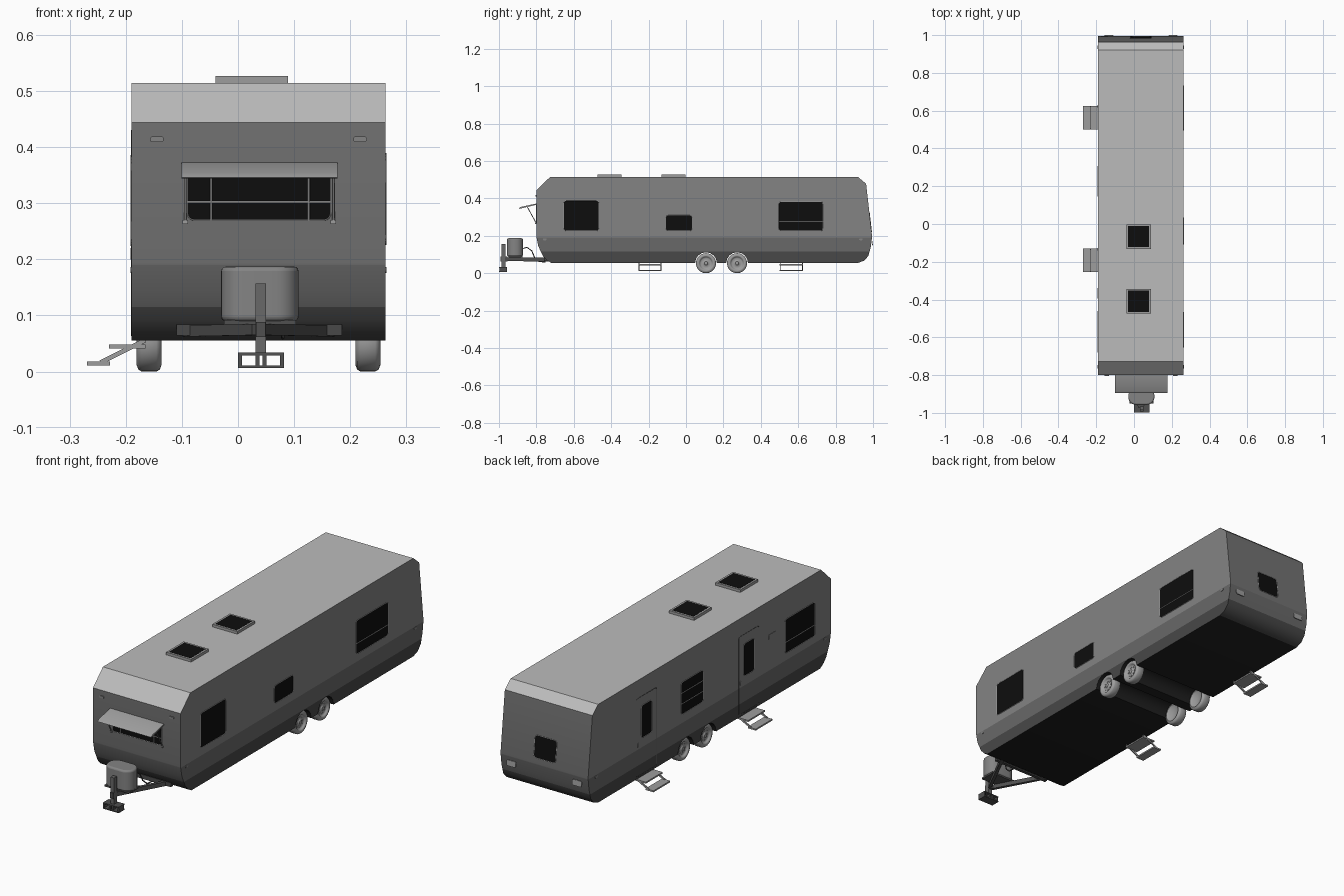
import bpy, bmesh
from math import sin, cos, pi, radians
from mathutils import Vector as V

if "Cube" in bpy.data.objects:
    bpy.data.objects.remove(bpy.data.objects["Cube"])

CX, XL, XR = 0.0365, -0.19, 0.263      # body centre and side planes


def material(name, g):
    m = bpy.data.materials.new(name)
    m.diffuse_color = (g, g, g, 1)
    m.use_nodes = True
    m.node_tree.nodes["Principled BSDF"].inputs["Base Color"].default_value = m.diffuse_color
    return m


DARK = material("dark_glass", 0.004)
METAL = material("dark_metal", 0.08)
FLOOR = material("underside", 0.014)
TRIM = material("trim_grey", 0.34)
ROOF, SIDE, ENDS = material("roof_grey", 0.5), material("side_grey", 0.23), material("end_grey", 0.17)
SKIRT, SILL = material("skirt_grey", 0.14), material("sill_grey", 0.065)


def finish(name, bm, mat=None, angle=32):
    bmesh.ops.recalc_face_normals(bm, faces=bm.faces[:])
    me = bpy.data.meshes.new(name)
    bm.to_mesh(me)
    bm.free()
    ob = bpy.data.objects.new(name, me)
    bpy.context.collection.objects.link(ob)
    me.materials.append(mat or TRIM)
    if angle:
        bpy.ops.object.select_all(action='DESELECT')
        bpy.context.view_layer.objects.active = ob
        ob.select_set(True)
        bpy.ops.object.shade_smooth_by_angle(angle=radians(angle))
    return ob


def prism(name, pts, offset, mat=None, cuts=()):
    bm = bmesh.new()
    f = bm.faces.new([bm.verts.new(p) for p in pts])
    r = bmesh.ops.extrude_face_region(bm, geom=[f])
    bmesh.ops.translate(bm, vec=offset, verts=[v for v in r['geom'] if isinstance(v, bmesh.types.BMVert)])
    if f not in bm.faces[:]:
        bm.faces.new([v for v in bm.verts][:len(pts)])
    for z in cuts:
        bmesh.ops.bisect_plane(bm, geom=bm.verts[:] + bm.edges[:] + bm.faces[:], plane_co=(0, 0, z), plane_no=(0, 0, 1))
    return finish(name, bm, mat)


def profile(name, yz, x0, x1, mat=None, cuts=()):
    return prism(name, [V((x0, y, z)) for y, z in yz], V((x1 - x0, 0, 0)), mat, cuts)


def beam(name, a, b, w, h, mat=None):
    a, b = V(a), V(b)
    bm = bmesh.new()
    bmesh.ops.create_cube(bm, size=1)
    bmesh.ops.scale(bm, vec=(w, (b - a).length, h), verts=bm.verts)
    ob = finish(name, bm, mat, 0)
    ob.location = (a + b) / 2
    ob.rotation_euler = (b - a).to_track_quat('Y', 'Z').to_euler()
    return ob


def box(name, x, y, z, mat=None):
    cx, cz = sum(x) / 2, sum(z) / 2
    return beam(name, (cx, y[0], cz), (cx, y[1], cz), x[1] - x[0], z[1] - z[0], mat)


def tube(name, pts, r, cyclic=False, mat=None):
    cu = bpy.data.curves.new(name, 'CURVE')
    cu.dimensions, cu.bevel_depth, cu.bevel_resolution = '3D', r, 1
    sp = cu.splines.new('POLY')
    sp.points.add(len(pts) - 1)
    for p, q in zip(sp.points, pts):
        p.co = (*q, 1)
    sp.use_cyclic_u = cyclic
    ob = bpy.data.objects.new(name, cu)
    bpy.context.collection.objects.link(ob)
    cu.materials.append(mat or TRIM)


def rounded(w, h, r, n=4):
    return [(sx * (w / 2 - r) + r * cos(a0 + i * pi / 2 / n), sz * (h / 2 - r) + r * sin(a0 + i * pi / 2 / n))
            for sx, sz, a0 in ((1, 1, 0), (-1, 1, pi / 2), (-1, -1, pi), (1, -1, 1.5 * pi)) for i in range(n + 1)]


# each wall: point on plane, horizontal axis, vertical axis
WALLS = {'right': (V((XR, 0, 0)), V((0, 1, 0)), V((0, 0, 1))),
         'left': (V((XL, 0, 0)), V((0, -1, 0)), V((0, 0, 1))),
         'front': (V((0, -0.80, 0)), V((1, 0, 0)), V((0, 0, 1))),
         'back': (V((0, 1.017, 0)), V((-1, 0, 0)), V((0, -0.113, 1)))}


def panel(name, wall, c, w, h, r=0.012, out=0.001, mat=None):
    """Rounded plate on a wall; c = (coordinate along wall, z)."""
    o, u, v = WALLS[wall]
    n = u.cross(v).normalized()
    base = o + u * c[0] * (u.x + u.y) + v * c[1]
    pts = [base + u * a + v * b for a, b in rounded(w, h, r)]
    prism(name, [p - n * 0.004 for p in pts], n * (0.004 + out), mat)
    return [p + n * out for p in pts], base + n * out, u, v


def window(name, wall, s0, s1, z0, z1, hbars=(), vbars=()):
    w, h = s1 - s0, z1 - z0
    pts, base, u, v = panel(name + "_glass", wall, ((s0 + s1) / 2, (z0 + z1) / 2), w, h, out=0.0006, mat=DARK)
    tube(name + "_frame", pts, 0.0013, True)
    for z in hbars:
        m = base + v * (z - (z0 + z1) / 2)
        tube(name + "_bar", [m - u * w / 2, m + u * w / 2], 0.002)
    for s in vbars:
        m = base + u * (s - (s0 + s1) / 2)
        tube(name + "_post", [m - v * h / 2, m + v * h / 2], 0.002)


# body shell: side profile with wheel arches, extruded across the width
WY, WZ, WR = (0.107, 0.273), 0.0535, 0.0535
shell = [(-0.72, 0.055)]
for y in WY:
    shell += [(y - 0.058 * cos(i * pi / 8), 0.055 + 0.057 * sin(i * pi / 8)) for i in range(9)]
shell += [(0.92, 0.055), (0.953, 0.067), (0.975, 0.092), (0.988, 0.14), (0.995, 0.195), (0.963, 0.478),
          (0.92, 0.514), (-0.727, 0.514), (-0.80, 0.444), (-0.80, 0.195), (-0.79, 0.145), (-0.765, 0.092),
          (-0.745, 0.07)]
body = profile("body_shell", shell, XL, XR, ROOF, (0.115, 0.19))

# two-tone finish: roof, walls, darker skirt and sill, underside
SLOTS = (ROOF, SIDE, ENDS, SKIRT, SILL, FLOOR)
for m in SLOTS[1:]:
    body.data.materials.append(m)
for f in body.data.polygons:
    c, n = f.center, f.normal
    if abs(n.x) < 0.5 and c.z < 0.12 and -0.73 < c.y < 0.93:
        m = FLOOR
    elif c.z < 0.115:
        m = SILL
    elif c.z < 0.19:
        m = SKIRT
    elif abs(n.x) > 0.5:
        m = SIDE
    else:
        m = ROOF if n.z > 0.3 else ENDS
    f.material_index = SLOTS.index(m)

# windows
window("right_front_window", 'right', -0.653, -0.467, 0.227, 0.388)
window("right_middle_window", 'right', -0.107, 0.032, 0.227, 0.309)
window("right_rear_window", 'right', 0.497, 0.732, 0.227, 0.382, (0.275,))
window("left_front_window", 'left', -0.68, -0.46, 0.225, 0.382, (0.275,))
window("left_middle_window", 'left', 0.146, 0.307, 0.232, 0.38, (0.28, 0.33))
window("front_window", 'front', -0.09, 0.165, 0.27, 0.37, (0.302,), (-0.048, 0.126))
window("back_window", 'back', CX - 0.056, CX + 0.056, 0.22, 0.32)

# doors (thin seams) and folding steps on the left side
for i, y in enumerate((-0.193, 0.563)):
    seam = [V((XL, y + a, 0.247 + b)) for a, b in rounded(0.15, 0.365, 0.01)]
    tube(f"door_seam_{i}", seam, 0.001, True, METAL)
    window(f"door_window_{i}", 'left', y - 0.038, y + 0.038, 0.235, 0.385)
    panel(f"door_handle_{i}", 'left', (y + 0.06, 0.21), 0.012, 0.02, 0.004, 0.002, SIDE)
    y0, y1 = y - 0.062, y + 0.062
    box(f"upper_step_{i}", (-0.23, -0.165), (y0, y1), (0.041, 0.048))
    box(f"lower_step_{i}", (-0.269, -0.228), (y0, y1), (0.011, 0.018))
    for s in (y0 + 0.003, y1 - 0.003):
        beam(f"step_arm_{i}", (-0.245, s, 0.016), (-0.165, s, 0.056), 0.005, 0.008)
panel("porch_light", 'left', (-0.367, 0.345), 0.055, 0.025, 0.006, 0.002, SIDE)

# roof vents
for i, y in enumerate((-0.409, -0.067)):
    box(f"vent_base_{i}", (-0.04, 0.089), (y - 0.065, y + 0.065), (0.51, 0.5265))
    box(f"vent_lid_{i}", (-0.031, 0.08), (y - 0.056, y + 0.056), (0.515, 0.5272), DARK)

# marker and tail lights
for s in (-1, 1):
    panel("clearance_light", 'front', (CX + s * 0.181, 0.414), 0.024, 0.01, 0.004, 0.004, SIDE)
    panel("tail_light", 'back', (CX + s * 0.17, 0.16), 0.048, 0.026, 0.006, -0.001)
for wall in ('right', 'left'):
    for y in (-0.755, 0.935):
        panel("side_marker", wall, (y, 0.181), 0.018, 0.01, 0.004, 0.002, SIDE)

# front awning with struts
profile("awning", [(-0.798, 0.373), (-0.885, 0.354), (-0.895, 0.346), (-0.89, 0.344), (-0.798, 0.366)],
        -0.101, 0.177)
for x in (-0.094, 0.17):
    tube("awning_strut", [(x, -0.85, 0.357), (x, -0.801, 0.268)], 0.0025)
    box("awning_bracket", (x - 0.005, x + 0.005), (-0.806, -0.798), (0.263, 0.27))

# drawbar: two converging rails and cross member
for s in (-1, 1):
    beam("drawbar_rail", (CX + s * 0.005, -0.97, 0.075), (CX + s * 0.145, -0.70, 0.072), 0.014, 0.02, METAL)
box("drawbar_crossbar", (-0.11, 0.185), (-0.76, -0.745), (0.064, 0.084), SILL)
box("tank_tray", (-0.025, 0.103), (-0.95, -0.875), (0.084, 0.092), METAL)

# jack post and foot
box("jack_post", (0.031, 0.05), (-0.986, -0.966), (0.03, 0.157), SKIRT)
box("hitch_head", (0.032, 0.049), (-0.992, -0.955), (0.062, 0.088), METAL)
for z in (0.006, 0.029):
    box("jack_foot_plate", (0, 0.082), (-0.999, -0.956), (z, z + 0.005), METAL)
for x in (0.0, 0.031, 0.044, 0.075):
    box("jack_foot_web", (x, x + 0.007), (-0.997, -0.958), (0.006, 0.034), METAL)

# gas tank cover: rounded footprint with a bevelled top, and its hose
tank = prism("tank_cover", [V((0.039 + a, -0.914 + b, 0.09)) for a, b in rounded(0.138, 0.086, 0.04, 7)],
             V((0, 0, 0.097)), SIDE)
bev = tank.modifiers.new("edge", 'BEVEL')
bev.width, bev.segments, bev.limit_method, bev.angle_limit = 0.008, 3, 'ANGLE', radians(40)
tube("gas_hose", [(0.06, -0.88, 0.13), (0.065, -0.85, 0.138), (0.07, -0.825, 0.12), (0.075, -0.81, 0.085),
                  (0.08, -0.785, 0.062), (0.08, -0.75, 0.06)], 0.003, mat=METAL)

# wheels: lathed tyre and dished rim, bolts around the hub
bm = bmesh.new()
prof = [(0.018, 0), (0.018, 0.009), (0.014, 0.012), (0.012, 0.028), (0.016, 0.033), (0.02, 0.035), (0.0225, 0.041),
        (0.019, 0.05), (0.013, WR), (-0.013, WR), (-0.019, 0.05), (-0.0225, 0.041), (-0.015, 0.034), (-0.015, 0)]
vs = [bm.verts.new((x, 0, r)) for x, r in prof]
es = [bm.edges.new(p) for p in zip(vs, vs[1:])]
bmesh.ops.spin(bm, geom=vs + es, cent=(0, 0, 0), axis=(1, 0, 0), angle=2 * pi, steps=32)
bmesh.ops.remove_doubles(bm, verts=bm.verts, dist=1e-5)
for i in range(8):
    a = i * pi / 4
    r = bmesh.ops.create_cube(bm, size=0.006)
    bmesh.ops.translate(bm, vec=(0.012, 0.021 * sin(a), 0.021 * cos(a)), verts=r['verts'])
wheel = finish("wheel_right_0", bm, TRIM, 50)
for i, y in enumerate(WY):
    for s, side in ((1, "right"), (-1, "left")):
        ob = wheel
        if (i, s) != (0, 1):
            ob = bpy.data.objects.new(f"wheel_{side}_{i}", wheel.data)
            bpy.context.collection.objects.link(ob)
        ob.location = (CX + s * 0.195, y, WZ)
        ob.rotation_euler.z = 0 if s > 0 else pi
